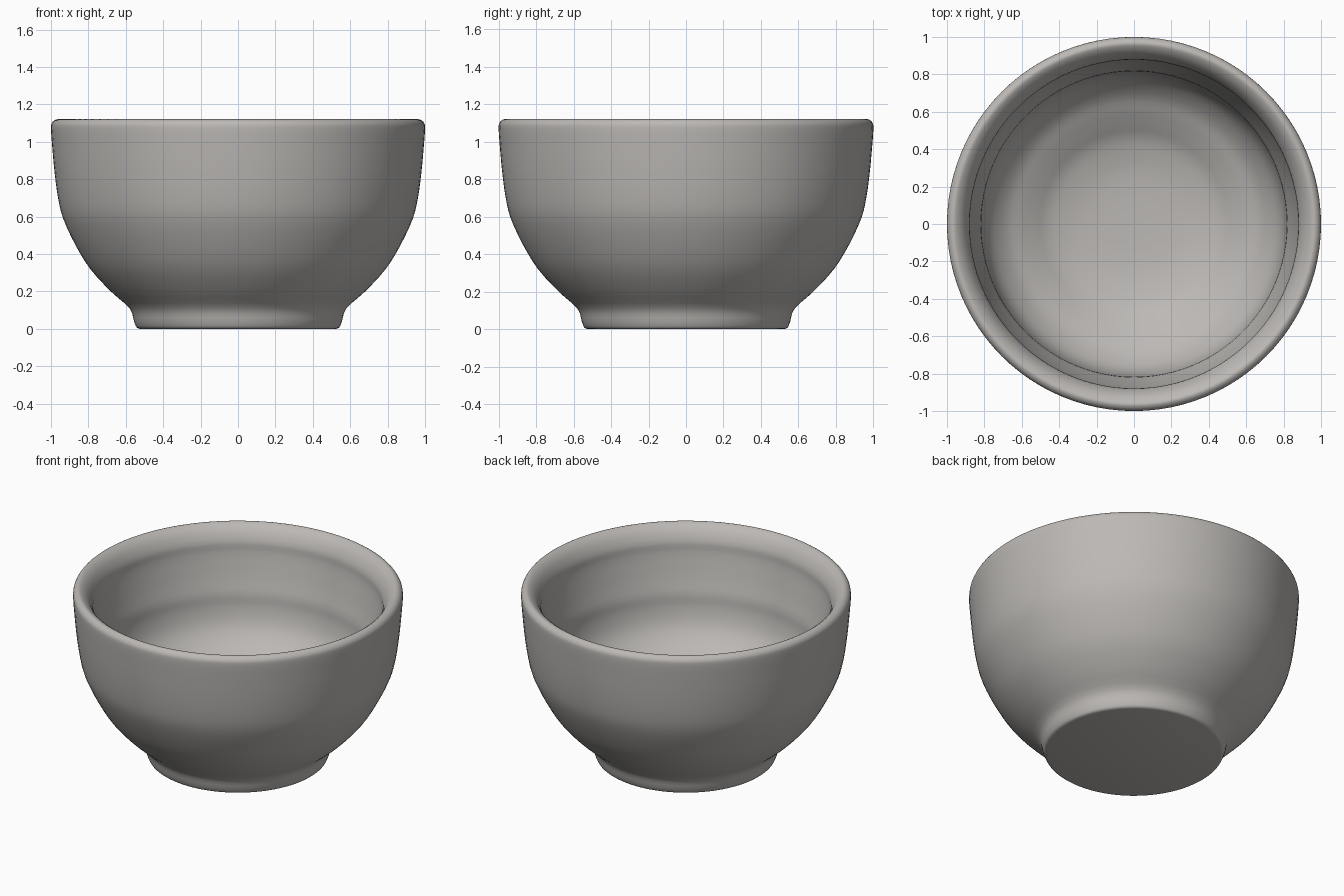
import bpy, bmesh, math
from mathutils import Vector

cube = bpy.data.objects.get("Cube")
if cube:
    bpy.data.objects.remove(cube, do_unlink=True)

# Glaze colour
glaze = bpy.data.materials.new("warm grey glaze")
glaze.use_nodes = True
colour = (0.5, 0.48, 0.46, 1)
glaze.diffuse_color = colour
glaze.node_tree.nodes["Principled BSDF"].inputs["Base Color"].default_value = colour

# Profile as (radius, height): foot and outer wall
outer = [(0.525, 0), (0.542, 0.008), (0.556, 0.04), (0.58, 0.11), (0.68, 0.2),
         (0.79, 0.32), (0.87, 0.45), (0.935, 0.59), (0.962, 0.7), (0.98, 0.83),
         (0.993, 0.97), (1, 1.07)]
# Rounded lip, stepped inner wall and shallow floor
inner = [(0.995, 1.1), (0.978, 1.117), (0.955, 1.118), (0.915, 1.085),
         (0.882, 1.02), (0.876, 0.95), (0.845, 0.8), (0.82, 0.7), (0.813, 0.62),
         (0.79, 0.53), (0.75, 0.46), (0.68, 0.39), (0.6, 0.345), (0.53, 0.305),
         (0.47, 0.27), (0.4, 0.245), (0.28, 0.22), (0.14, 0.21)]


def smooth_curve(points, steps=3):
    """Catmull-Rom curve through the profile points."""
    pts = [Vector((r, 0, z)) for r, z in points]
    ext = [pts[0]] + pts + [pts[-1]]
    out = []
    for a, b, c, d in zip(ext, ext[1:], ext[2:], ext[3:]):
        for i in range(steps):
            t = i / steps
            out.append(0.5 * (2 * b + (c - a) * t + (2 * a - 5 * b + 4 * c - d) * t ** 2
                              + (3 * b - a - 3 * c + d) * t ** 3))
    return out + [pts[-1]]


# Lathe the closed profile round the z axis
profile = [Vector((0, 0, 0))] + smooth_curve(outer + inner) + [Vector((0, 0, inner[-1][1]))]
bm = bmesh.new()
verts = [bm.verts.new(p) for p in profile]
edges = [bm.edges.new(pair) for pair in zip(verts, verts[1:])]
bmesh.ops.spin(bm, geom=verts + edges, cent=(0, 0, 0), axis=(0, 0, 1),
               angle=math.tau, steps=96, use_merge=False)
bmesh.ops.remove_doubles(bm, verts=bm.verts, dist=0.0005)
bmesh.ops.recalc_face_normals(bm, faces=bm.faces)

mesh = bpy.data.meshes.new("bowl")
bm.to_mesh(mesh)
bm.free()
mesh.materials.append(glaze)
bowl = bpy.data.objects.new("bowl", mesh)
bpy.context.collection.objects.link(bowl)

# Smooth walls, crisp foot edge
bpy.ops.object.select_all(action='DESELECT')
bowl.select_set(True)
bpy.context.view_layer.objects.active = bowl
bpy.ops.object.shade_smooth_by_angle(angle=math.radians(40))
